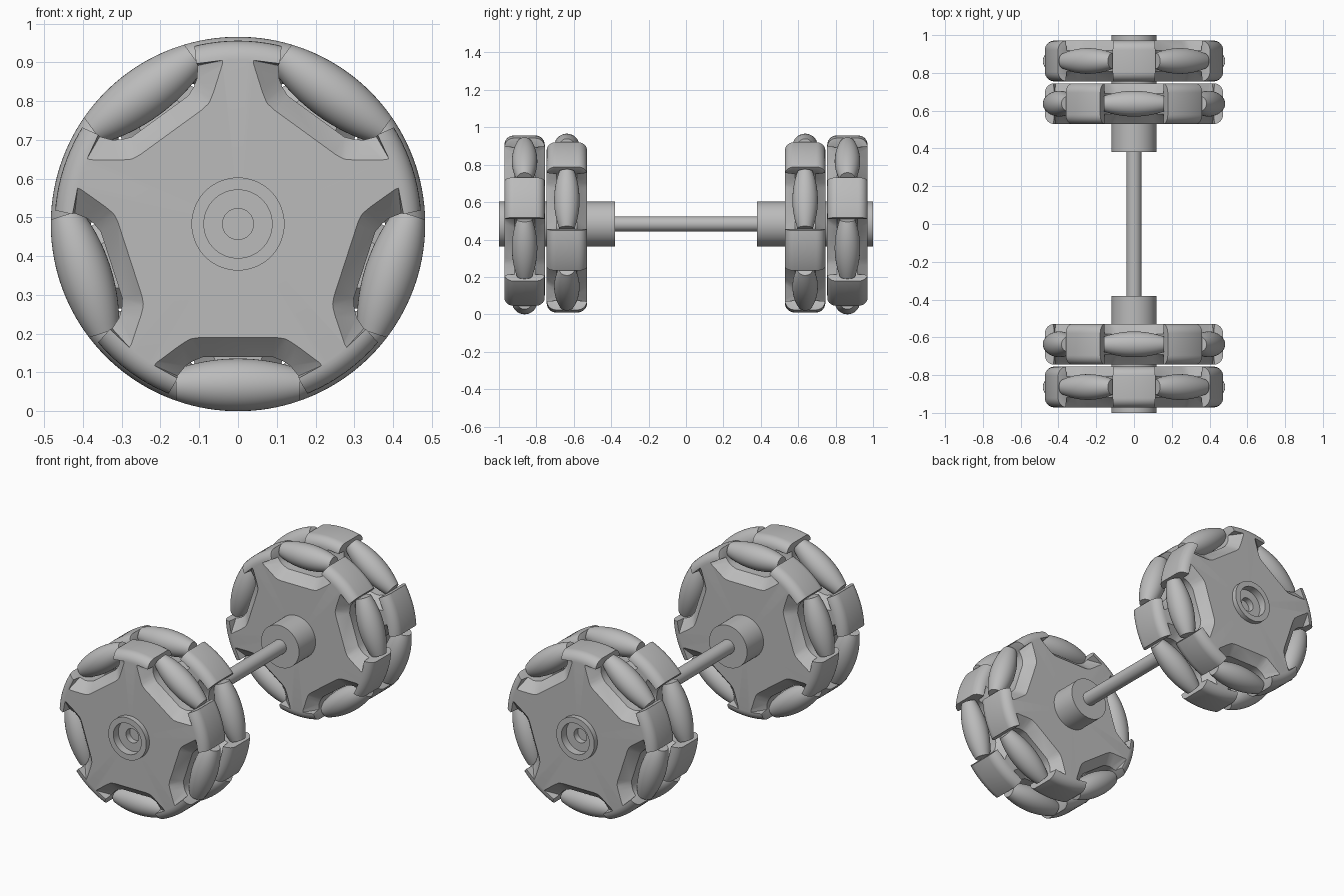
import bpy, bmesh, math
from mathutils import Vector

if "Cube" in bpy.data.objects:
    bpy.data.objects.remove(bpy.data.objects["Cube"])

CENTRE_Z = 0.483      # axle height, also the outer rolling radius
RIM = 0.473           # disc radius
HALF = 0.108          # half the disc width
ROLLER_R = 0.415      # distance of roller axes from the axle
ROLLER_HALF = 0.16
ROLLERS = 5

grey = bpy.data.materials.new("plain grey")
grey.use_nodes = True
grey.diffuse_color = (0.5, 0.5, 0.5, 1)
grey.node_tree.nodes["Principled BSDF"].inputs["Base Color"].default_value = (0.5, 0.5, 0.5, 1)


def finish(bm, name):
    bmesh.ops.recalc_face_normals(bm, faces=bm.faces)
    mesh = bpy.data.meshes.new(name)
    bm.to_mesh(mesh)
    bm.free()
    mesh.materials.append(grey)
    smooth(mesh)
    return mesh


def smooth(mesh):
    mesh.shade_smooth()
    mesh.set_sharp_from_angle(angle=math.radians(32))


def lathe(name, profile, steps=64, closed=False):
    """Revolve (radius, y) points about the y axis."""
    bm = bmesh.new()
    verts = [bm.verts.new((r, y, 0)) for r, y in profile]
    edges = [bm.edges.new(pair) for pair in zip(verts, verts[1:])]
    if closed:
        edges.append(bm.edges.new((verts[-1], verts[0])))
    bmesh.ops.spin(bm, geom=verts + edges, cent=(0, 0, 0), axis=(0, 1, 0),
                   angle=math.tau, steps=steps)
    bmesh.ops.remove_doubles(bm, verts=bm.verts, dist=1e-5)
    return finish(bm, name)


def place(name, mesh, y=0.0, offset=(0, 0, 0)):
    ob = bpy.data.objects.new(name, mesh)
    bpy.context.collection.objects.link(ob)
    ob.location = Vector((0, y, CENTRE_Z)) + Vector(offset)
    return ob


def directions(angle):
    radial = Vector((math.cos(angle), 0, math.sin(angle)))
    tangent = Vector((-math.sin(angle), 0, math.cos(angle)))
    return radial, tangent


# Pocket outlines as (tangent, radius): narrow in the middle, flared at the faces
INNER = [(.215, .50), (.157, .40), (.156, .392), (.135, .366), (.115, .353), (.09, .343)]
FLARE = [(.215, .50), (.157, .40), (.216, .365), (.15, .313), (.128, .299), (.10, .293)]


def outline(s):
    side = [(a[0] + (b[0] - a[0]) * s, a[1] + (b[1] - a[1]) * s) for a, b in zip(INNER, FLARE)]
    return side + [(-t, r) for t, r in reversed(side)]


def pocket_mesh(angles):
    bm = bmesh.new()
    for angle in angles:
        radial, tangent = directions(angle)
        rings = []
        for y, s in ((-.13, 1.415), (-.055, 0), (.055, 0), (.13, 1.415)):
            rings.append([bm.verts.new(radial * r + tangent * t + Vector((0, y, 0)))
                          for t, r in outline(s)])
        for a, b in zip(rings, rings[1:]):
            for i in range(len(a)):
                j = (i + 1) % len(a)
                bm.faces.new((a[i], a[j], b[j], b[i]))
        bm.faces.new(rings[0])
        bm.faces.new(rings[-1])
    bmesh.ops.triangulate(bm, faces=bm.faces)
    return finish(bm, "pocket_cutter")


def disc_profile(fillet=0.05, bore=0.1, n=7):
    arc = [math.pi / 2 * i / n for i in range(n + 1)]
    edge = [(RIM - fillet + fillet * math.sin(a), HALF - fillet + fillet * math.cos(a)) for a in arc]
    return [(bore, HALF)] + edge + [(r, -y) for r, y in reversed(edge)] + [(bore, -HALF)]


def cut_disc(name, angles):
    disc = place(name, lathe(name, disc_profile(), 120, closed=True))
    cutter = place("pocket_cutter", pocket_mesh(angles))
    cutter.hide_render = True
    mod = disc.modifiers.new("pockets", 'BOOLEAN')
    mod.operation, mod.solver, mod.object = 'DIFFERENCE', 'EXACT', cutter
    bpy.context.view_layer.update()
    graph = bpy.context.evaluated_depsgraph_get()
    mesh = bpy.data.meshes.new_from_object(disc.evaluated_get(graph))
    smooth(mesh)
    bpy.data.objects.remove(disc)
    bpy.data.objects.remove(cutter)
    return mesh


# Barrel roller whose bulge follows the rolling circle
N = 16
stations = [ROLLER_HALF * (2 * i / N - 1) for i in range(N + 1)]
barrel = [(math.sqrt(CENTRE_Z ** 2 - t * t) - ROLLER_R, t) for t in stations]
roller = lathe("roller", [(0, -ROLLER_HALF)] + barrel + [(0, ROLLER_HALF)], 40)

# Hub with a stepped recess in its outer end
hub = lathe("hub", [(0, -.92), (.04, -.92), (.04, -.955), (.088, -.955), (.088, -1),
                    (.12, -1), (.12, -.38), (0, -.38)])

# Two rows of discs and rollers per wheel, the rows staggered by half a step
for row, y, start in (("outer", .863, -math.pi / 2), ("inner", .637, math.pi / 2)):
    angles = [start + math.tau * k / ROLLERS for k in range(ROLLERS)]
    disc = cut_disc(row + "_disc", angles)
    for end, sign in (("front", -1), ("back", 1)):
        place(f"{end}_{row}_disc", disc, sign * y)
        for k, angle in enumerate(angles):
            radial, tangent = directions(angle)
            ob = place(f"{end}_{row}_roller_{k + 1}", roller, sign * y, radial * ROLLER_R)
            ob.rotation_euler = Vector((0, 1, 0)).rotation_difference(tangent).to_euler()

place("front_hub", hub)
place("back_hub", hub).rotation_euler.z = math.pi

# Axle joining the hubs
place("axle", lathe("axle", [(0, -.4), (.04, -.4), (.04, .4), (0, .4)], 40))
